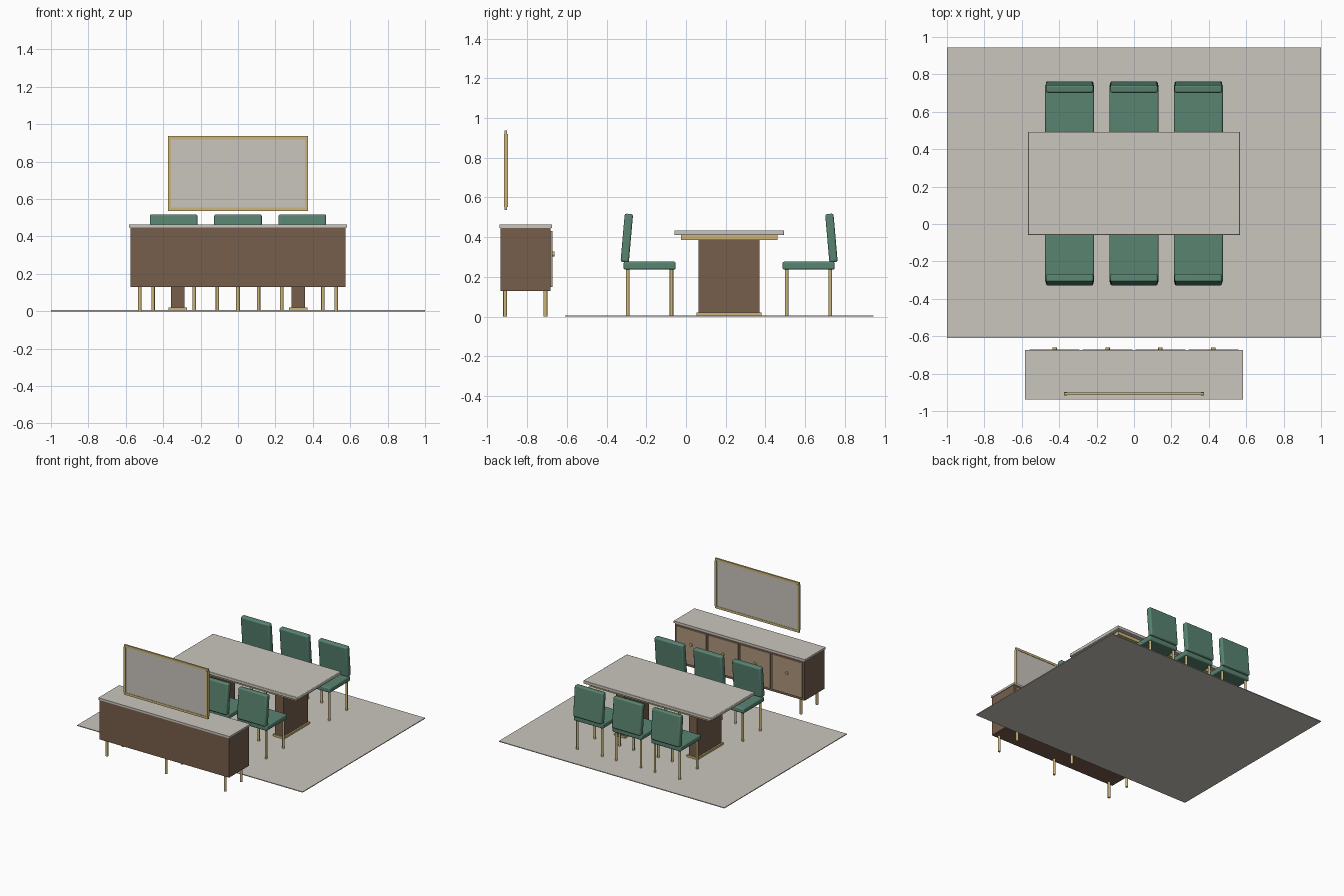
import bpy
from math import radians
from mathutils import Matrix

cube = bpy.data.objects.get("Cube")
if cube:
    bpy.data.objects.remove(cube, do_unlink=True)


def material(name, rgb):
    m = bpy.data.materials.new(name)
    m.use_nodes = True
    m.diffuse_color = (*rgb, 1)
    m.node_tree.nodes["Principled BSDF"].inputs["Base Color"].default_value = (*rgb, 1)
    return m


STONE = material("pale stone", (0.59, 0.56, 0.51))
WOOD = material("dark wood", (0.185, 0.112, 0.071))
TAN = material("light wood", (0.42, 0.305, 0.205))
BRASS = material("brass", (0.61, 0.47, 0.19))
GREEN = material("green fabric", (0.10, 0.23, 0.165))


def box(name, x, y, z, mat, bevel=0, segments=2):
    """Box from (low, high) ranges, with an optional rounded edge."""
    bpy.ops.mesh.primitive_cube_add(size=1)
    ob = bpy.context.object
    ob.name = name
    size = [r[1] - r[0] for r in (x, y, z)]
    ob.data.transform(Matrix.Diagonal((*size, 1)))
    ob.location = [sum(r) / 2 for r in (x, y, z)]
    ob.data.materials.append(mat)
    if bevel:
        mod = ob.modifiers.new("rounded edges", "BEVEL")
        mod.width, mod.segments = bevel, segments
        bpy.ops.object.shade_smooth_by_angle(angle=radians(40))
    return ob


def rod(name, radius, depth, loc, mat, rot=(0, 0, 0)):
    bpy.ops.mesh.primitive_cylinder_add(vertices=16, radius=radius, depth=depth,
                                        location=loc, rotation=rot)
    ob = bpy.context.object
    ob.name = name
    ob.data.materials.append(mat)
    bpy.ops.object.shade_smooth_by_angle(angle=radians(40))
    return ob


def around(c, half):
    return (c - half, c + half)


# Rug
box("rug", (-1, 1), (-0.61, 0.943), (0, 0.006), STONE)

# Dining table
MID = 0.217
box("table_top", (-0.567, 0.567), around(MID, 0.276), (0.41, 0.435), STONE, 0.004)
box("table_underframe", (-0.535, 0.535), around(MID, 0.243), (0.385, 0.41), BRASS)
for side, s in (("left", 1), ("right", -1)):
    box(f"table_pedestal_{side}", around(s * 0.322, 0.037), around(MID, 0.154), (0.02, 0.385), WOOD)
    box(f"pedestal_base_{side}", around(s * 0.322, 0.049), around(MID, 0.164), (0.003, 0.021), BRASS)

# Chairs: three on each side of the table, facing it
for row, d in (("rear", 1), ("front", -1)):
    for place, cx in (("right", -0.344), ("middle", 0), ("left", 0.344)):
        tag = f"{row}_{place}"
        cy = MID + d * 0.4
        box(f"chair_seat_{tag}", around(cx, 0.131), around(cy, 0.131), (0.237, 0.277), GREEN, 0.009, 3)
        back = box(f"chair_back_{tag}", around(cx, 0.127), around(cy + d * 0.115, 0.021),
                   (0.274, 0.518), GREEN, 0.01, 3)
        back.rotation_euler.x = d * radians(5)
        for i in (-1, 1):
            for j in (-1, 1):
                rod(f"chair_leg_{tag}", 0.009, 0.238, (cx + i * 0.11, cy + j * 0.11, 0.119), BRASS)

# Sideboard with four doors
box("sideboard_body", (-0.576, 0.576), (-0.935, -0.681), (0.13, 0.448), WOOD)
box("sideboard_top", (-0.582, 0.582), (-0.939, -0.675), (0.447, 0.463), STONE)
for i in range(4):
    cx = (i - 1.5) * 0.283
    box(f"door_{i + 1}", around(cx, 0.133), (-0.682, -0.672), (0.15, 0.432), TAN)
    rod(f"door_knob_{i + 1}", 0.012, 0.012, (cx, -0.667, 0.315), BRASS, (radians(90), 0, 0))
for x in (-0.525, 0, 0.525):
    for y in (-0.91, -0.708):
        rod("sideboard_leg", 0.01, 0.131, (x, y, 0.0655), BRASS)

# Framed mirror above the sideboard
MY = -0.907
box("mirror_panel", (-0.36, 0.36), around(MY, 0.004), (0.55, 0.923), STONE)
for name, z in (("top", 0.927), ("bottom", 0.545)):
    box(f"mirror_frame_{name}", (-0.373, 0.373), around(MY, 0.007), around(z, 0.009), BRASS)
for name, s in (("left", 1), ("right", -1)):
    box(f"mirror_frame_{name}", around(s * 0.3655, 0.008), around(MY, 0.01), (0.553, 0.919), BRASS)
